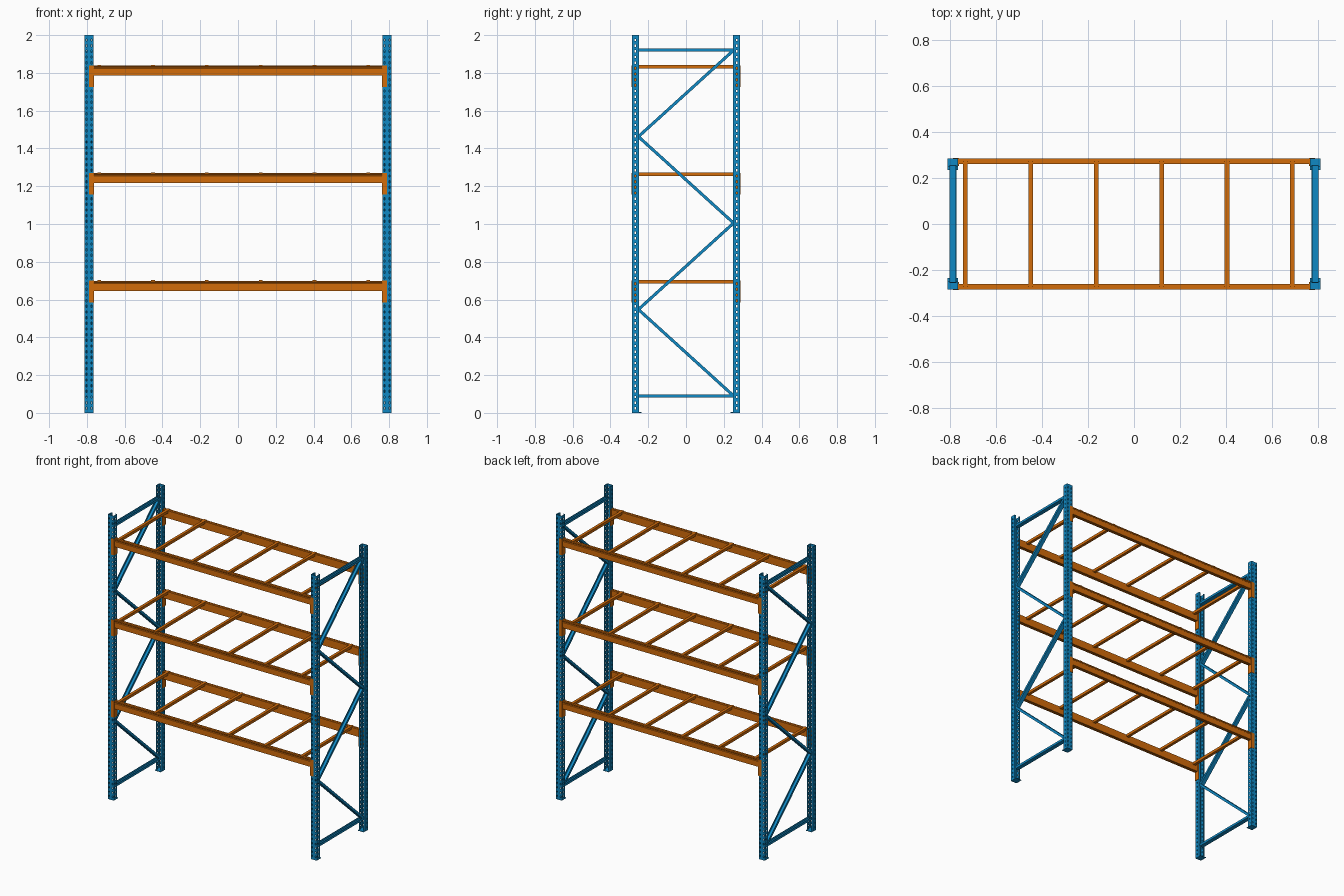
import bpy, bmesh
from mathutils import Vector

if "Cube" in bpy.data.objects:
    bpy.data.objects.remove(bpy.data.objects["Cube"])


def material(name, rgb):
    m = bpy.data.materials.new(name)
    m.use_nodes = True
    m.diffuse_color = (*rgb, 1)
    m.node_tree.nodes["Principled BSDF"].inputs["Base Color"].default_value = (*rgb, 1)
    return m


BLUE = material("blue paint", (0.005, 0.25, 0.55))
ORANGE = material("orange paint", (0.65, 0.15, 0.003))


def finish(name, bm, mat):
    bmesh.ops.recalc_face_normals(bm, faces=bm.faces)
    mesh = bpy.data.meshes.new(name)
    bm.to_mesh(mesh)
    bm.free()
    mesh.materials.append(mat)
    ob = bpy.data.objects.new(name, mesh)
    bpy.context.collection.objects.link(ob)
    return ob


def add_box(bm, lo, hi):
    lo, hi = Vector(lo), Vector(hi)
    verts = bmesh.ops.create_cube(bm, size=1)["verts"]
    for v in verts:
        v.co = (lo + hi) / 2 + v.co * (hi - lo)


def add_prism(bm, section, start, end, side, up):
    """Sweep a closed section (side, up) straight from start to end."""
    rings = [[bm.verts.new(Vector(p) + side * a + up * b) for a, b in section]
             for p in (start, end)]
    bm.faces.new(rings[0])
    bm.faces.new(rings[1])
    for i in range(len(section)):
        j = (i + 1) % len(section)
        bm.faces.new((rings[0][i], rings[0][j], rings[1][j], rings[1][i]))


X = Vector((1, 0, 0))
Y = Vector((0, 1, 0))
Z = Vector((0, 0, 1))
POST_X, POST_Y = 0.789, 0.284
LEVELS = {"lower": 0.70, "middle": 1.27, "upper": 1.84}

# Folded post sheet: half of the open section, from the web centre to the lip
HALF = [(0.010, 0), (0.016, 0), (0.022, 0), (0.022, 0.012),
        (0.022, 0.020), (0.022, 0.034), (0.013, 0.034)]
SECTION = [(-x, y) for x, y in reversed(HALF)] + HALF
HOLE_COLUMNS = (2, 5, 7, 10)
PITCH, HOLE = 0.03, 0.012


def post(name, sx, sy):
    bm = bmesh.new()
    heights = [0.0]
    while heights[-1] + PITCH < 2:
        base = heights[-1]
        heights += [base + PITCH - HOLE, base + PITCH]
    heights.append(2.0)
    rows = [[bm.verts.new((sx * POST_X + x, sy * (POST_Y - y), z)) for x, y in SECTION]
            for z in heights]
    for r in range(len(rows) - 1):
        for c in range(len(SECTION) - 1):
            # leave the punched slots open
            if r % 2 and c in HOLE_COLUMNS:
                continue
            bm.faces.new((rows[r][c], rows[r][c + 1], rows[r + 1][c + 1], rows[r + 1][c]))
    ob = finish(name, bm, BLUE)
    wall = ob.modifiers.new("sheet thickness", "SOLIDIFY")
    wall.thickness = 0.003
    wall.offset = 0

    # Foot plate
    bm = bmesh.new()
    ys = sorted((sy * 0.236, sy * 0.286))
    add_box(bm, (sx * POST_X - 0.023, ys[0], 0), (sx * POST_X + 0.023, ys[1], 0.004))
    finish(name + "_foot", bm, BLUE)


# Channel section for the frame bracing
W, H, T = 0.015, 0.008, 0.003
CHANNEL = [(-W, -H), (W, -H), (W, H), (W - T, H), (W - T, T - H),
           (T - W, T - H), (T - W, H), (-W, H)]


def bracing(name, sx):
    bm = bmesh.new()
    zs = [0.09, 0.5475, 1.005, 1.4625, 1.92]
    paths = [((-0.255, z), (0.255, z)) for z in (zs[0], zs[-1])]
    for i in range(4):
        y = 0.252 if i % 2 == 0 else -0.252
        paths.append(((y, zs[i]), (-y, zs[i + 1])))
    for (ya, za), (yb, zb) in paths:
        a, b = Vector((sx * POST_X, ya, za)), Vector((sx * POST_X, yb, zb))
        up = X.cross((b - a).normalized())
        add_prism(bm, CHANNEL, a, b, X, up if up.z > 0 else -up)
    finish(name, bm, BLUE)


# Box beam section, outward and up, with seams and a pressed groove
BEAM = [(0, 0), (0.010, 0), (0.010, 0.003), (0.013, 0.003), (0.013, 0),
        (0.025, 0), (0.025, 0.038), (0.022, 0.041), (0.022, 0.045), (0.025, 0.048),
        (0.025, 0.053), (0.013, 0.053), (0.013, 0.050), (0.010, 0.050),
        (0.010, 0.053), (0, 0.053)]


def beam(name, sy, top):
    bm = bmesh.new()
    start = Vector((-0.766, sy * 0.2605, top - 0.054))
    add_prism(bm, BEAM, start, start + X * 1.532, Y * sy, Z)
    finish(name, bm, ORANGE)

    # Angle connectors lapping the post face and its inner side
    bm = bmesh.new()
    for sx in (-1, 1):
        for xa, xb, ya, yb in ((0.762, 0.788, 0.2845, 0.2875),
                               (0.762, 0.766, 0.252, 0.2875)):
            xs, ys = sorted((sx * xa, sx * xb)), sorted((sy * ya, sy * yb))
            add_box(bm, (xs[0], ys[0], top - 0.115), (xs[1], ys[1], top))
    finish(name + "_connectors", bm, ORANGE)


def crossbars(name, top):
    bm = bmesh.new()
    for i in range(6):
        x = -0.735 + 0.285 * i
        add_box(bm, (x - 0.010, -0.261, top - 0.016), (x + 0.010, 0.261, top + 0.003))
        # End tabs resting over the beams
        for sy in (-1, 1):
            ys = sorted((sy * 0.261, sy * 0.284))
            add_box(bm, (x - 0.010, ys[0], top - 0.002), (x + 0.010, ys[1], top + 0.003))
    finish(name, bm, ORANGE)


for sx, side in ((1, "left"), (-1, "right")):
    bracing(side + "_frame_bracing", sx)
    for sy, end in ((-1, "front"), (1, "back")):
        post(f"{end}_{side}_post", sx, sy)

for level, top in LEVELS.items():
    crossbars(level + "_crossbars", top)
    for sy, end in ((-1, "front"), (1, "back")):
        beam(f"{level}_{end}_beam", sy, top)
